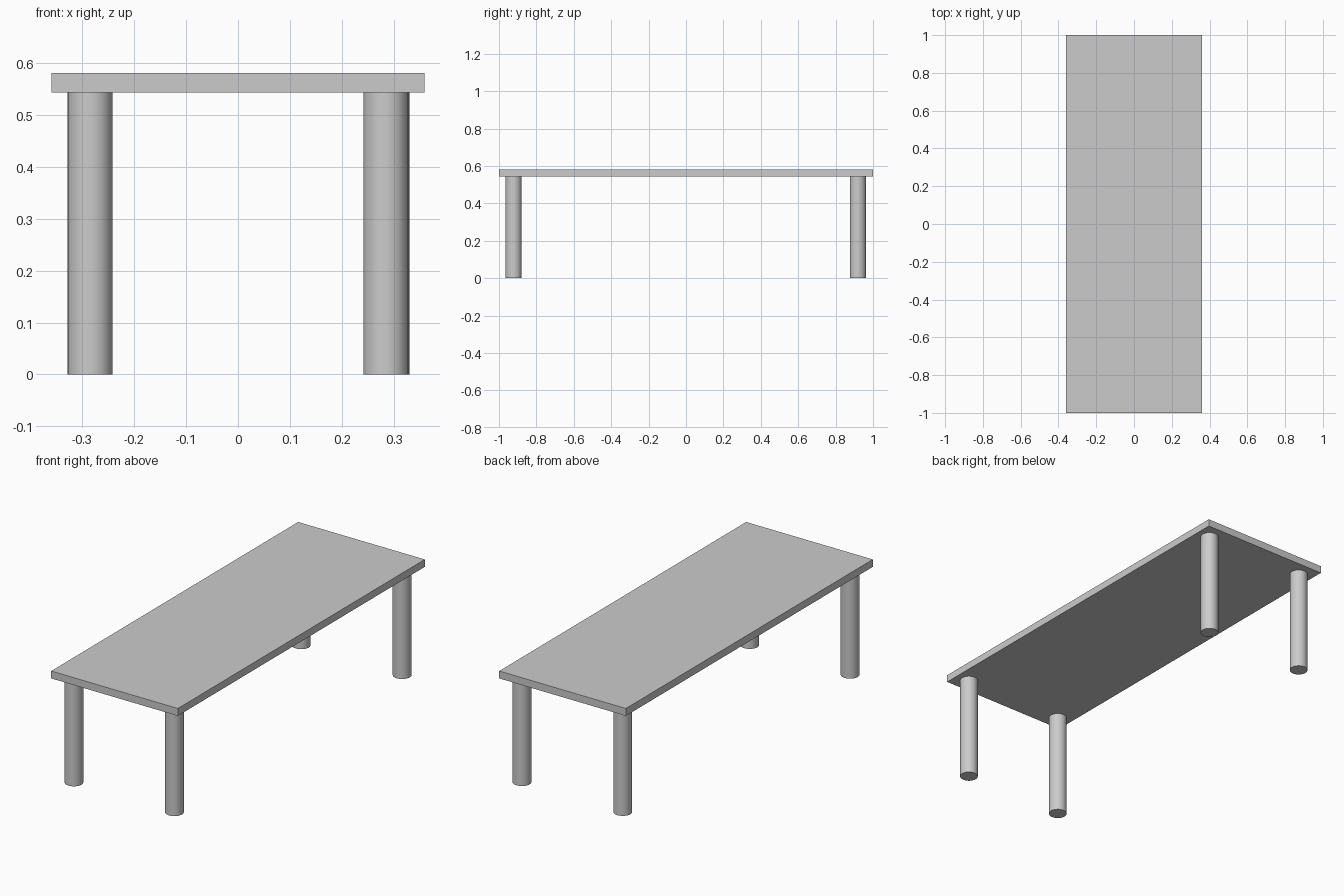
import bpy

if "Cube" in bpy.data.objects:
    bpy.data.objects.remove(bpy.data.objects["Cube"])

TOP_Z, UNDER_Z = 0.581, 0.543
LEG_RADIUS = 0.0435

# Flat rectangular tabletop
bpy.ops.mesh.primitive_cube_add(size=1, location=(0, 0, (TOP_Z + UNDER_Z) / 2))
top = bpy.context.object
top.name = "tabletop"
top.scale = (0.718, 2.0, TOP_Z - UNDER_Z)
bpy.ops.object.transform_apply(location=False, rotation=False, scale=True)


def add_leg(name, x, y):
    bpy.ops.mesh.primitive_cylinder_add(
        vertices=32, radius=LEG_RADIUS, depth=UNDER_Z, location=(x, y, UNDER_Z / 2))
    bpy.context.object.name = name
    bpy.ops.object.shade_smooth_by_angle()


# Four round legs, one near each corner
add_leg("front_left_leg", -0.285, -0.922)
add_leg("front_right_leg", 0.285, -0.922)
add_leg("back_left_leg", -0.285, 0.919)
add_leg("back_right_leg", 0.287, 0.919)
